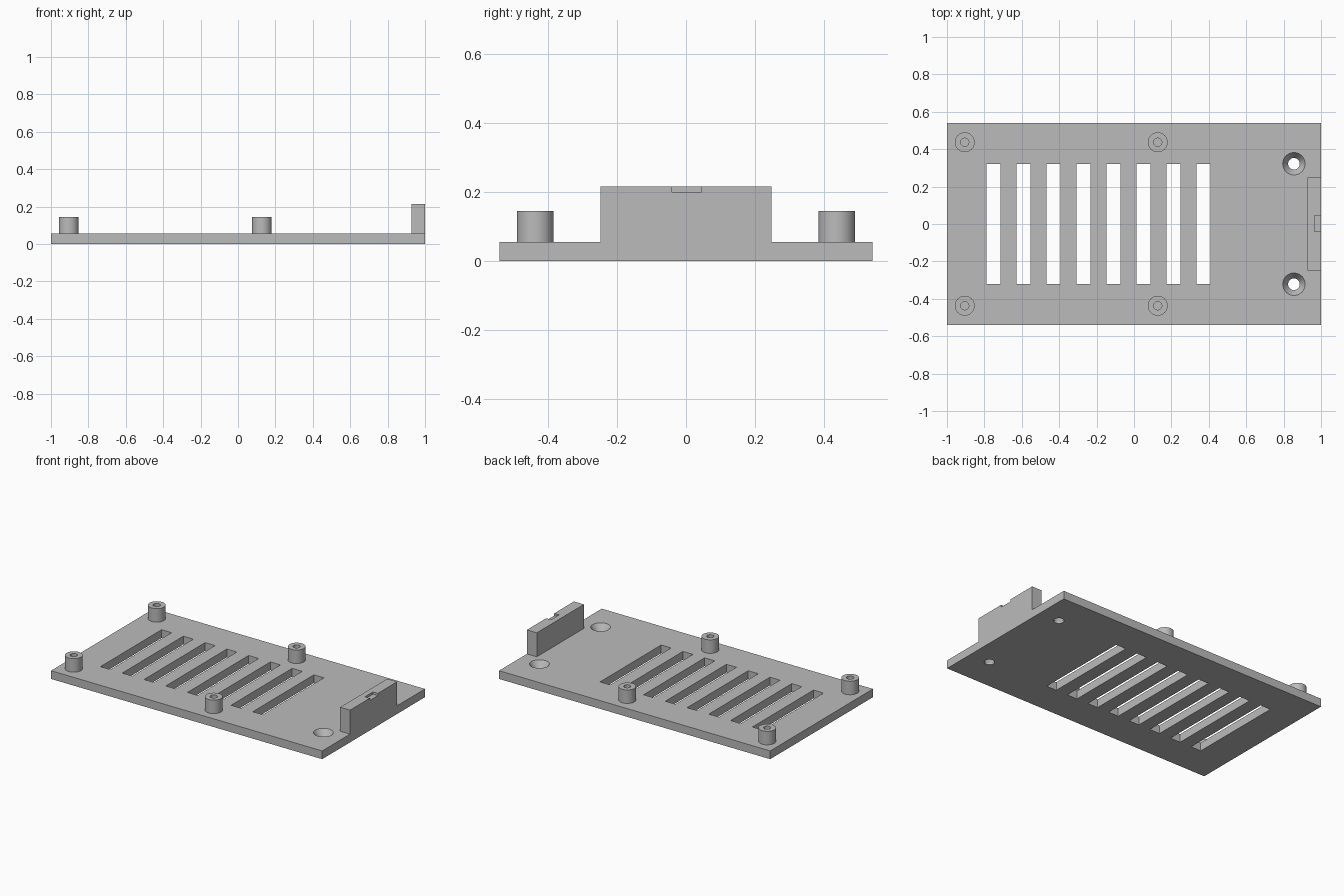
import bpy
import bmesh
from math import radians, tau
from mathutils import Matrix, Vector

if "Cube" in bpy.data.objects:
    bpy.data.objects.remove(bpy.data.objects["Cube"], do_unlink=True)

grey = bpy.data.materials.new("plain grey")
grey.use_nodes = True
grey.diffuse_color = (0.5, 0.5, 0.5, 1)
grey.node_tree.nodes["Principled BSDF"].inputs["Base Color"].default_value = (0.5, 0.5, 0.5, 1)

THICK = 0.055      # plate thickness
TAB_TOP = 0.215    # top of the end tab
SEGMENTS = 48


def add_box(bm, low, high):
    low, high = Vector(low), Vector(high)
    size = Matrix.Diagonal((*(high - low), 1))
    bmesh.ops.create_cube(bm, size=1, matrix=Matrix.Translation((low + high) / 2) @ size)


def add_lathe(bm, profile, x, y):
    """Turn a closed (radius, height) profile around a vertical axis."""
    verts = [bm.verts.new((x + r, y, z)) for r, z in profile]
    edges = [bm.edges.new((a, b)) for a, b in zip(verts, verts[1:])]
    bmesh.ops.spin(bm, geom=verts + edges, cent=(x, y, 0), axis=(0, 0, 1),
                   angle=tau, steps=SEGMENTS)


def make_object(name, bm):
    bmesh.ops.remove_doubles(bm, verts=bm.verts, dist=1e-5)
    bmesh.ops.recalc_face_normals(bm, faces=bm.faces)
    mesh = bpy.data.meshes.new(name)
    bm.to_mesh(mesh)
    bm.free()
    mesh.materials.append(grey)
    obj = bpy.data.objects.new(name, mesh)
    bpy.context.collection.objects.link(obj)
    return obj


def activate(obj):
    bpy.ops.object.select_all(action="DESELECT")
    obj.select_set(True)
    bpy.context.view_layer.objects.active = obj


def cut(obj, cutter):
    activate(obj)
    mod = obj.modifiers.new("cut", "BOOLEAN")
    mod.operation, mod.solver, mod.object = "DIFFERENCE", "EXACT", cutter
    bpy.ops.object.modifier_apply(modifier=mod.name)
    bpy.data.objects.remove(cutter, do_unlink=True)


def smooth(obj):
    activate(obj)
    bpy.ops.object.shade_smooth_by_angle(angle=radians(30))


# Base plate
bm = bmesh.new()
add_box(bm, (-1, -0.541, 0), (1, 0.541, THICK))
base_plate = make_object("base_plate", bm)

# Vent slots and countersunk screw holes
bm = bmesh.new()
for i in range(8):
    x = -0.752 + i * 0.1605
    add_box(bm, (x - 0.037, -0.322, -0.1), (x + 0.037, 0.322, 0.2))
for side in (-1, 1):
    add_lathe(bm, [(0, -0.1), (0.031, -0.1), (0.031, 0.012), (0.06, THICK),
                   (0.06, 0.2), (0, 0.2)], 0.855, side * 0.322)
cut(base_plate, make_object("plate_cutter", bm))
smooth(base_plate)

# Upright end tab with a small notch in its top outer edge
bm = bmesh.new()
add_box(bm, (0.927, -0.248, THICK), (1, 0.248, TAB_TOP))
end_tab = make_object("end_tab", bm)
bm = bmesh.new()
add_box(bm, (0.964, -0.04, 0.2), (1.1, 0.045, 0.3))
cut(end_tab, make_object("notch_cutter", bm))

# Four hollow standoffs
for x, end in ((-0.905, "right"), (0.127, "middle")):
    for y, row in ((-0.437, "front"), (0.437, "back")):
        bm = bmesh.new()
        add_lathe(bm, [(0.022, THICK), (0.022, 0.145), (0.053, 0.145),
                       (0.053, THICK), (0.022, THICK)], x, y)
        smooth(make_object(f"standoff_{row}_{end}", bm))
